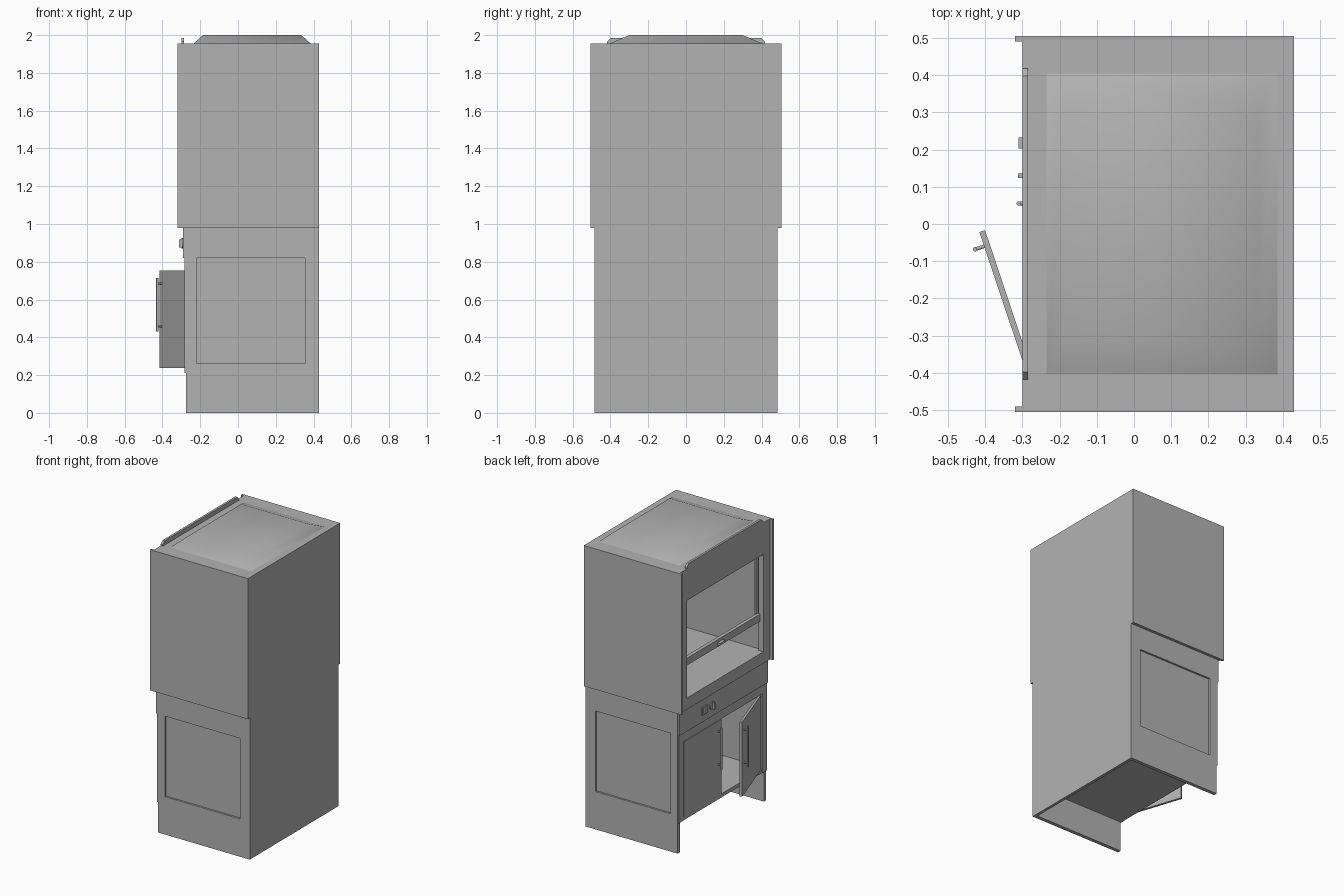
import bpy, bmesh, math
from mathutils import Matrix, Vector

cube = bpy.data.objects.get("Cube")
if cube:
    bpy.data.objects.remove(cube, do_unlink=True)

grey = bpy.data.materials.new("painted_grey")
grey.use_nodes = True
GREY = (0.45, 0.45, 0.45, 1)
grey.diffuse_color = GREY
grey.node_tree.nodes["Principled BSDF"].inputs["Base Color"].default_value = GREY


def finish(name, bm):
    bmesh.ops.recalc_face_normals(bm, faces=bm.faces)
    mesh = bpy.data.meshes.new(name)
    bm.to_mesh(mesh)
    bm.free()
    mesh.materials.append(grey)
    obj = bpy.data.objects.new(name, mesh)
    bpy.context.collection.objects.link(obj)
    return obj


def box_mesh(x, y, z):
    """Box given by its (low, high) span on each axis."""
    bm = bmesh.new()
    spans = (x, y, z)
    centre = Vector([(a + b) / 2 for a, b in spans])
    size = [abs(b - a) for a, b in spans]
    bmesh.ops.create_cube(bm, size=1, matrix=Matrix.Translation(centre) @ Matrix.Diagonal((*size, 1)))
    return bm


def box(name, x, y, z):
    return finish(name, box_mesh(x, y, z))


def cylinder(name, a, b, radius, sides=16):
    a, b = Vector(a), Vector(b)
    bm = bmesh.new()
    turn = (b - a).to_track_quat("Z", "Y").to_matrix().to_4x4()
    bmesh.ops.create_cone(bm, cap_ends=True, segments=sides, radius1=radius, radius2=radius,
                          depth=(b - a).length, matrix=Matrix.Translation((a + b) / 2) @ turn)
    obj = finish(name, bm)
    for face in obj.data.polygons:
        face.use_smooth = len(face.vertices) == 4
    return obj


def base_side(name, s):
    """Cabinet side with a rectangular recess on its outer face."""
    bm = box_mesh((-0.275, 0.43), (s * 0.46, s * 0.485), (0, 0.98))
    outer = max(bm.faces, key=lambda f: s * f.calc_center_median().y)
    bmesh.ops.inset_individual(bm, faces=[outer], thickness=0.02)
    for v in outer.verts:
        v.co.x = 0.355 if v.co.x > 0 else -0.22
        v.co.z = 0.82 if v.co.z > 0.5 else 0.262
    recess = bmesh.ops.extrude_discrete_faces(bm, faces=[outer])["faces"][0]
    for v in recess.verts:
        v.co.y -= s * 0.013
    finish(name, bm)


# Parts that repeat on both sides
for s, side in ((1, "back"), (-1, "front")):
    base_side(side + "_base_side", s)
    box(side + "_base_stile", (-0.283, -0.26), (s * 0.432, s * 0.483), (0.21, 0.82))
    box(side + "_hood_skin", (-0.32, 0.43), (s * 0.49, s * 0.505), (0.98, 1.955))
    box(side + "_hood_lining", (-0.26, 0.41), (s * 0.44, s * 0.489), (0.985, 1.9))
    box(side + "_hood_post", (-0.30, -0.26), (s * 0.42, s * 0.489), (0.985, 1.95))
    box(side + "_sash_stile", (-0.255, -0.24), (s * 0.405, s * 0.439), (1.26, 1.9))

# Base cabinet
box("base_back", (0.41, 0.43), (-0.46, 0.46), (0, 0.98))
box("cabinet_floor", (-0.28, 0.41), (-0.46, 0.46), (0.21, 0.235))
box("cabinet_top_rail", (-0.283, -0.26), (-0.432, 0.432), (0.758, 0.82))
box("control_panel", (-0.29, -0.26), (-0.483, 0.483), (0.82, 0.98))

# Hood
box("hood_back", (0.41, 0.43), (-0.49, 0.49), (0.98, 1.955))
box("hood_top", (-0.30, 0.41), (-0.49, 0.49), (1.9, 1.955))
box("worktop", (-0.30, 0.41), (-0.489, 0.489), (0.98, 1.06))
box("hood_fascia", (-0.30, -0.275), (-0.42, 0.42), (1.735, 1.95))
box("sash_bar", (-0.275, -0.25), (-0.42, 0.42), (1.265, 1.315))
box("sash_grip", (-0.295, -0.275), (-0.01, 0.05), (1.28, 1.295))

# Raised roof cover with sloping sides
bm = box_mesh((-0.235, 0.385), (-0.405, 0.405), (1.955, 2.0))
for v in bm.verts:
    if v.co.z > 1.98:
        v.co.x += 0.05 if v.co.x < 0 else -0.05
        v.co.y *= 0.74
roof = finish("roof_cover", bm)
for face in roof.data.polygons:
    face.use_smooth = face.normal.z > -0.5

# Roof rail with cut ends
bm = box_mesh((-0.30, -0.285), (-0.418, 0.418), (1.955, 1.985))
ends = [e for e in bm.edges if all(v.co.z > 1.98 for v in e.verts) and abs(e.verts[0].co.y - e.verts[1].co.y) < 0.01]
bmesh.ops.bevel(bm, geom=ends, offset=0.02, segments=1, affect="EDGES")
finish("roof_rail", bm)


# Doors, each built along +y from its hinge and then placed
def door(name, hinge, angle, flip):
    parts = [box(name, (-0.008, 0.008), (0, flip * 0.415), (0.238, 0.755))]
    y = flip * 0.375
    parts.append(cylinder(name + "_handle", (-0.034, y, 0.43), (-0.034, y, 0.715), 0.006))
    for z in (0.457, 0.686):
        parts.append(cylinder(name + "_handle_mount", (-0.034, y, z), (-0.008, y, z), 0.005))
    place = Matrix.Translation((*hinge, 0)) @ Matrix.Rotation(angle, 4, "Z")
    for part in parts:
        part.data.transform(place)


door("closed_door", (-0.276, 0.43), 0, -1)
door("open_door", (-0.276, -0.413), math.radians(18.5), 1)

# Controls
box("switch_plate", (-0.298, -0.29), (0.19, 0.245), (0.87, 0.925))
box("switch_rocker", (-0.31, -0.298), (0.203, 0.232), (0.88, 0.915))
cylinder("dial_base", (-0.29, 0.13, 0.897), (-0.297, 0.13, 0.897), 0.027, 24)
box("dial_grip", (-0.312, -0.297), (0.124, 0.136), (0.875, 0.919))
